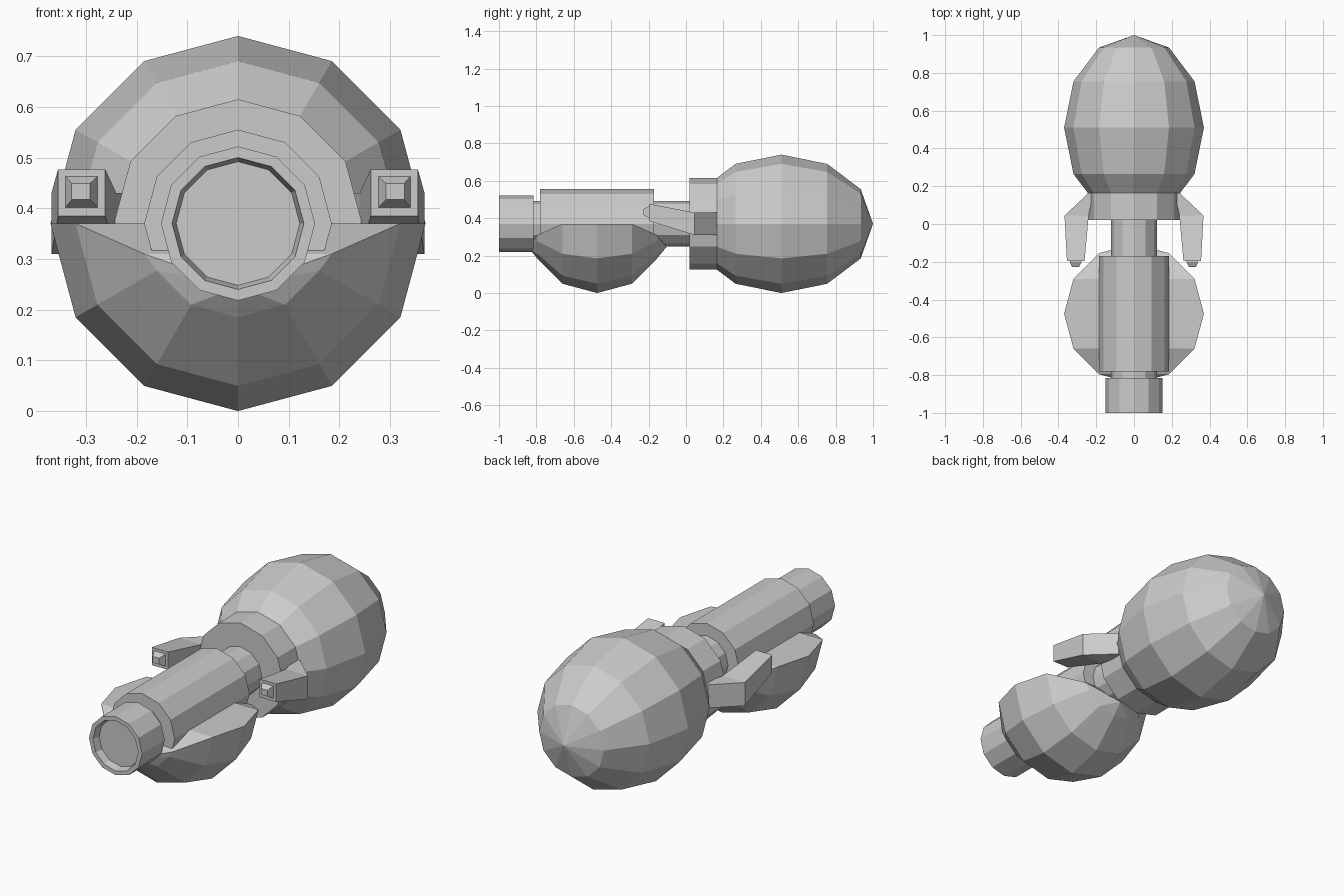
import bpy, bmesh, math
from mathutils import Matrix

if "Cube" in bpy.data.objects:
    bpy.data.objects.remove(bpy.data.objects["Cube"])

AXIS_Z = 0.37
SIDES = 12


def finish(bm, name):
    bmesh.ops.remove_doubles(bm, verts=bm.verts, dist=1e-5)
    bmesh.ops.recalc_face_normals(bm, faces=bm.faces)
    mesh = bpy.data.meshes.new(name)
    bm.to_mesh(mesh)
    bm.free()
    obj = bpy.data.objects.new(name, mesh)
    bpy.context.collection.objects.link(obj)
    return obj


def lathe(name, profile):
    """Turn (y, radius) points around the long axis."""
    bm = bmesh.new()
    rings = []
    for y, r in profile:
        if r == 0:
            rings.append([bm.verts.new((0, y, AXIS_Z))] * SIDES)
        else:
            angles = [math.tau * i / SIDES for i in range(SIDES)]
            rings.append([bm.verts.new((r * math.sin(a), y, AXIS_Z + r * math.cos(a))) for a in angles])
    for a, b in zip(rings, rings[1:]):
        for i in range(SIDES):
            j = (i + 1) % SIDES
            bm.faces.new(list(dict.fromkeys((a[i], a[j], b[j], b[i]))))
    # merge the cap fans into flat polygons
    bmesh.ops.recalc_face_normals(bm, faces=bm.faces)
    bmesh.ops.dissolve_limit(bm, angle_limit=0.01, verts=bm.verts, edges=bm.edges)
    return finish(bm, name)


def loft(name, sections):
    """Join four-cornered sections, cap the ends and mirror across x."""
    bm = bmesh.new()
    rings = [[bm.verts.new(p) for p in s] for s in sections]
    for a, b in zip(rings, rings[1:]):
        for i in range(4):
            j = (i + 1) % 4
            bm.faces.new((a[i], a[j], b[j], b[i]))
    bm.faces.new(rings[0])
    bm.faces.new(rings[-1])
    obj = finish(bm, name)
    mod = obj.modifiers.new("Mirror", "MIRROR")
    mod.use_axis = (True, False, False)
    return obj


def rect(y_in, y_out, x0, x1, z0, z1):
    return [(x0, y_in, z0), (x1, y_out, z0), (x1, y_out, z1), (x0, y_in, z1)]


# Rear egg-shaped body, cut where it meets the collar
egg = [(0.165, 0), (0.165, 0.245)]
for deg in (-30, 0, 30, 60):
    t = math.radians(deg)
    egg.append((0.51 + 0.49 * math.sin(t), 0.37 * math.cos(t)))
lathe("rear_body", egg + [(1.0, 0)])

# Collar, inner tube, barrel and hollow muzzle ring
lathe("collar", [(0.02, 0), (0.02, 0.245), (0.165, 0.245), (0.165, 0)])
lathe("inner_tube", [(-0.96, 0), (-0.96, 0.122), (0.03, 0.122), (0.03, 0)])
lathe("barrel", [(-0.78, 0), (-0.78, 0.185), (-0.17, 0.185), (-0.17, 0)])
lathe("muzzle_ring", [(-0.95, 0), (-0.96, 0.122), (-1.0, 0.13), (-1.0, 0.152),
                      (-0.815, 0.152), (-0.815, 0)])

# Lower bowl: half a sphere with its ends drooping under the barrel
bm = bmesh.new()
bmesh.ops.create_uvsphere(bm, u_segments=12, v_segments=6, radius=0.37,
                          matrix=Matrix.Rotation(math.pi / 2, 4, 'X'))
bmesh.ops.delete(bm, geom=[v for v in bm.verts if v.co.z > 1e-4], context='VERTS')
rim = [v for v in bm.verts if abs(v.co.z) < 1e-4]
rows = {}
for v in rim:
    rows.setdefault(round(v.co.y, 3), []).append(v)
rows = [sorted(rows[y], key=lambda v: v.co.x) for y in sorted(rows)]
for a, b in zip(rows, rows[1:]):
    bm.faces.new(a + b[::-1])
for v in rim:
    y = abs(v.co.y)
    v.co.z -= 0.125 if y > 0.35 else 0.06 if y > 0.3 else 0
bmesh.ops.translate(bm, verts=bm.verts, vec=(0, -0.475, AXIS_Z))
finish(bm, "lower_bowl")

# Side arms with angled roots on the collar, and their small nozzles
loft("side_arm", [rect(0.165, 0.165, 0.215, 0.24, 0.31, 0.43),
                  rect(0.045, 0.045, 0.24, 0.368, 0.31, 0.43),
                  rect(-0.197, -0.197, 0.262, 0.355, 0.385, 0.477)])
loft("arm_nozzle", [rect(-0.19, -0.19, 0.277, 0.34, 0.402, 0.463),
                    rect(-0.20, -0.20, 0.277, 0.34, 0.402, 0.463),
                    rect(-0.228, -0.228, 0.292, 0.328, 0.417, 0.449)])
